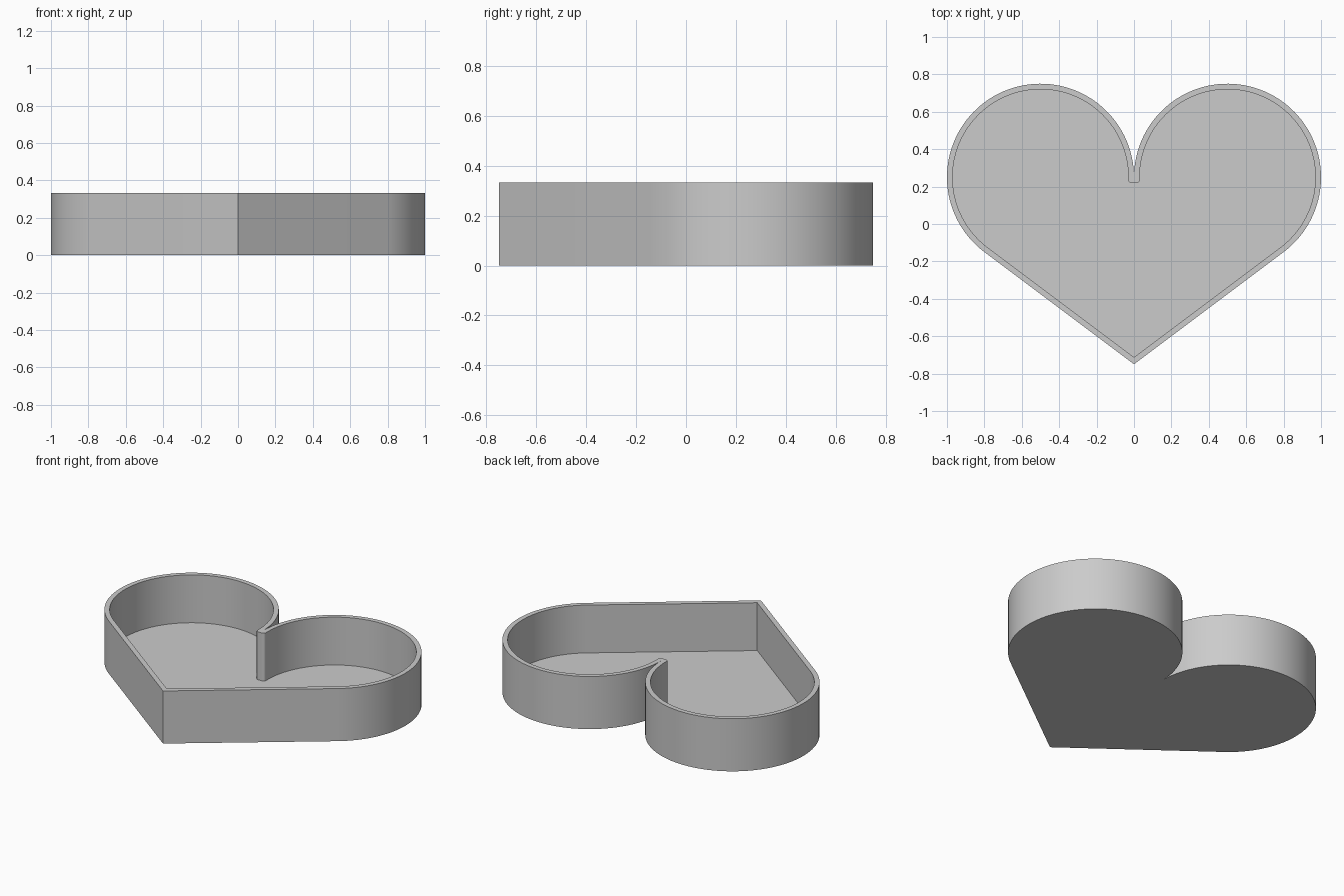
import bpy
import bmesh
from math import cos, sin, pi, atan2

HEIGHT, WALL, FLOOR = 0.333, 0.03, 0.03
RADIUS, LOBE_X, LOBE_Y, TIP_Y = 0.5, 0.5, 0.25, -0.75
STEPS = 72

cube = bpy.data.objects.get("Cube")
if cube:
    bpy.data.objects.remove(cube, do_unlink=True)


def arc(cx, cy, r, start, end, steps):
    angles = [start + (end - start) * i / steps for i in range(steps + 1)]
    return [(cx + r * cos(a), cy + r * sin(a)) for a in angles]


def heart(inset):
    """Heart outline, counter-clockwise from the tip, offset inwards by inset."""
    tangent = atan2(-4, 3)  # where the straight side meets the lobe
    half = arc(LOBE_X, LOBE_Y, RADIUS - inset, tangent, pi, STEPS)
    tip = (0, TIP_Y + inset / 0.8)
    if inset:
        # rounded square end of the wall at the cleft
        corner = 0.015
        half += arc(inset - corner, LOBE_Y - inset + corner, corner, 0, -pi / 2, 6)
        mirrored = [(-x, y) for x, y in reversed(half)]
    else:
        half[-1] = (0, LOBE_Y)
        mirrored = [(-x, y) for x, y in reversed(half[:-1])]
    return [tip] + half + mirrored


def prism(name, outline, bottom, top):
    bm = bmesh.new()
    base = bm.faces.new([bm.verts.new((x, y, bottom)) for x, y in outline])
    result = bmesh.ops.extrude_face_region(bm, geom=[base], use_keep_orig=True)
    for item in result["geom"]:
        if isinstance(item, bmesh.types.BMVert):
            item.co.z = top
    bmesh.ops.recalc_face_normals(bm, faces=bm.faces)
    mesh = bpy.data.meshes.new(name)
    bm.to_mesh(mesh)
    bm.free()
    obj = bpy.data.objects.new(name, mesh)
    bpy.context.collection.objects.link(obj)
    return obj


# Single grey material
grey = bpy.data.materials.new("light grey")
grey.use_nodes = True
colour = (0.6, 0.6, 0.6, 1)
grey.diffuse_color = colour
grey.node_tree.nodes["Principled BSDF"].inputs["Base Color"].default_value = colour

# Open heart-shaped tray: solid body with the cavity cut out
tray = prism("heart_tray", heart(0), 0, HEIGHT)
cavity = prism("cavity_cutter", heart(WALL), FLOOR, HEIGHT + 0.1)
cavity.hide_render = True
for part in (tray, cavity):
    part.data.materials.append(grey)

cut = tray.modifiers.new("cavity", "BOOLEAN")
cut.operation = "DIFFERENCE"
cut.solver = "EXACT"
cut.object = cavity

for obj in bpy.context.selected_objects:
    obj.select_set(False)
bpy.context.view_layer.objects.active = tray
tray.select_set(True)
bpy.ops.object.modifier_apply(modifier=cut.name)
bpy.data.objects.remove(cavity, do_unlink=True)

# Smooth curved walls, crisp rim and corners
bpy.ops.object.shade_smooth_by_angle(angle=pi / 6)
